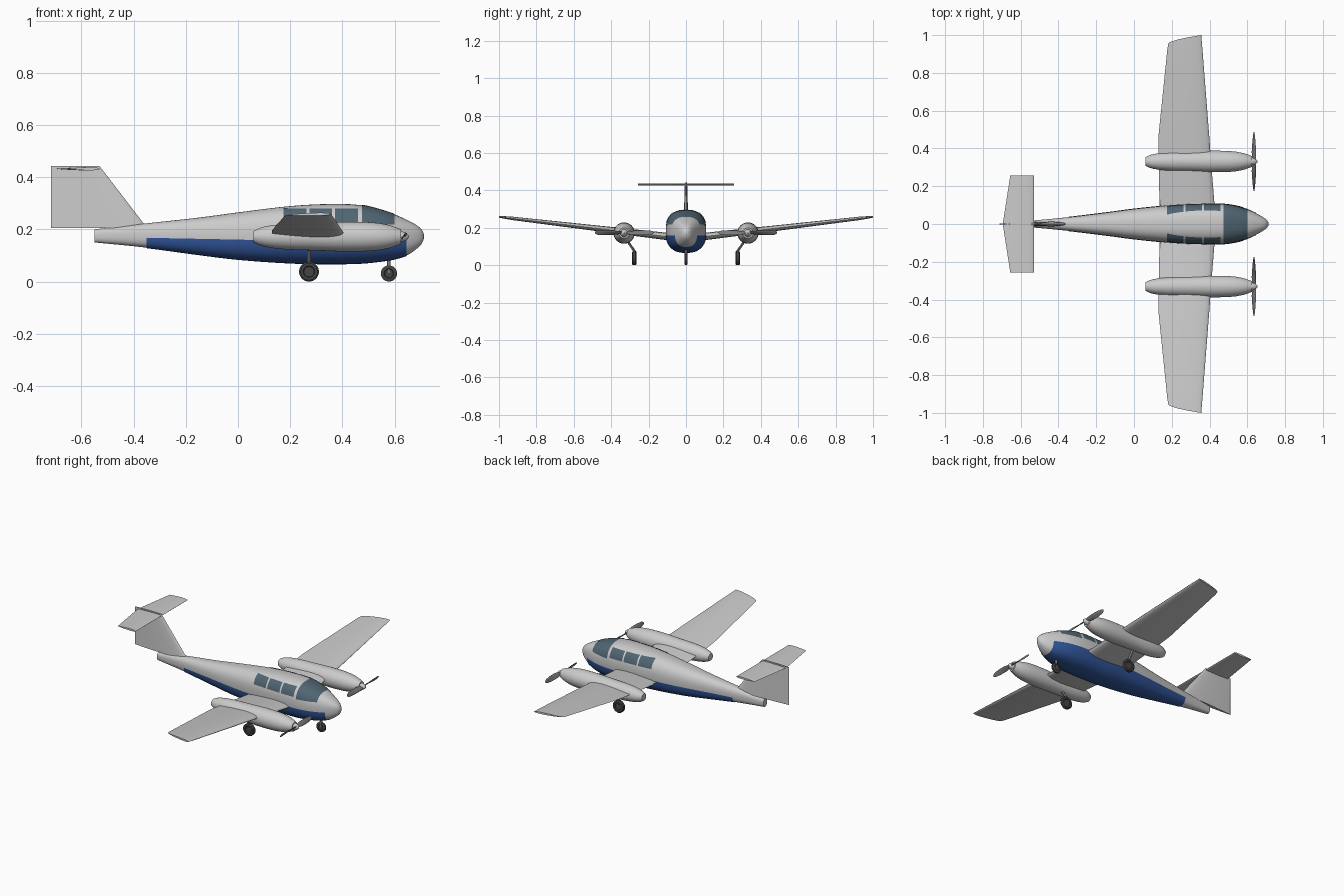
import bpy, math
from math import sin, cos, pi

if "Cube" in bpy.data.objects:
    bpy.data.objects.remove(bpy.data.objects["Cube"])


def mat(name, c):
    m = bpy.data.materials.new(name)
    m.diffuse_color = (*c, 1)
    m.use_nodes = True
    m.node_tree.nodes["Principled BSDF"].inputs["Base Color"].default_value = m.diffuse_color
    return m


BLUE = mat("blue_paint", (0.03, 0.09, 0.32))
GLASS = mat("dark_glass", (0.08, 0.13, 0.17))
RUBBER = mat("dark_rubber", (0.06, 0.06, 0.06))
METAL = mat("dark_metal", (0.2, 0.2, 0.2))


def finish(ob, material=None, mirror=False, angle=35):
    if material:
        ob.data.materials.append(material)
    bpy.ops.object.select_all(action='DESELECT')
    ob.select_set(True)
    bpy.context.view_layer.objects.active = ob
    bpy.ops.object.shade_smooth_by_angle(angle=math.radians(angle))
    if mirror:
        m = ob.modifiers.new("mirror", 'MIRROR')
        m.use_axis = (False, True, False)
        m.mirror_object = CENTRE
    return ob


CENTRE = bpy.data.objects.new("mirror_centre", None)
CENTRE.hide_render = True
bpy.context.collection.objects.link(CENTRE)


def loft(name, rings, closed=True, **kw):
    """Skin a list of rings; closed rings get end caps."""
    n = len(rings[0])
    verts = [p for r in rings for p in r]
    faces = [(i * n + j, i * n + (j + 1) % n, (i + 1) * n + (j + 1) % n, (i + 1) * n + j)
             for i in range(len(rings) - 1) for j in range(n if closed else n - 1)]
    if closed:
        faces += [tuple(range(n))[::-1], tuple(range((len(rings) - 1) * n, len(rings) * n))]
    me = bpy.data.meshes.new(name)
    me.from_pydata(verts, [], faces)
    ob = bpy.data.objects.new(name, me)
    bpy.context.collection.objects.link(ob)
    bpy.context.view_layer.objects.active = ob
    ob.select_set(True)
    if closed:
        bpy.ops.object.mode_set(mode='EDIT')
        bpy.ops.mesh.select_all(action='SELECT')
        bpy.ops.mesh.normals_make_consistent(inside=False)
        bpy.ops.object.mode_set(mode='OBJECT')
    return finish(ob, **kw)


def curve(table, x):
    """Smooth interpolation of rows (x, a, b, ...)."""
    k = max(0, min(len(table) - 2, sum(r[0] <= x for r in table) - 1))
    a, b = table[k], table[k + 1]
    p, q = table[max(k - 1, 0)], table[min(k + 2, len(table) - 1)]
    h = b[0] - a[0]
    t = (x - a[0]) / h
    out = []
    for i in range(1, len(a)):
        m0 = (b[i] - p[i]) / (b[0] - p[0]) * h
        m1 = (q[i] - a[i]) / (q[0] - a[0]) * h
        out.append((2*t**3 - 3*t*t + 1) * a[i] + (t**3 - 2*t*t + t) * m0
                   + (3*t*t - 2*t**3) * b[i] + (t**3 - t*t) * m1)
    return out


def span(a, b, n):
    return [a + (b - a) * i / n for i in range(n + 1)]


# Fuselage: x, bottom, top, half width
BODY = [(-.55, .15, .2, .017), (-.36, .131, .222, .035), (-.15, .103, .245, .060),
        (0, .085, .265, .080), (.2, .071, .289, .100), (.35, .068, .297, .107),
        (.47, .070, .293, .107), (.55, .078, .274, .095), (.6, .086, .257, .078),
        (.65, .102, .235, .055), (.69, .130, .212, .032), (.707, .150, .194, .017),
        (.713, .168, .178, .005)]
EXP = 2.5


def hull(x, th, off=0.0):
    lo, hi, w = curve(BODY, x)
    s, c = sin(th), cos(th)
    return (x, (w + off) * math.copysign(abs(c) ** (2 / EXP), c),
            (lo + hi) / 2 + ((hi - lo) / 2 + off) * math.copysign(abs(s) ** (2 / EXP), s))


def angle_at(x, z):
    lo, hi, _ = curve(BODY, x)
    t = max(-1, min(1, (2 * z - lo - hi) / (hi - lo)))
    return math.asin(math.copysign(abs(t) ** (EXP / 2), t))


xs = span(-.55, .55, 28) + span(.56, .70, 14) + [.705, .71, .713]
loft("fuselage", [[hull(x, 2 * pi * j / 48) for j in range(48)] for x in xs])


# Painted belly and windows: skins lying on the fuselage
def belly_angles(x):
    a = angle_at(x, .168 - .008 * min(1, (x + .35) / .4))
    return span(-pi - a, a, 28)


def screen_angles(x):
    a = angle_at(x, .217)
    return span(a, pi - a, 24)


loft("belly_paint", [[hull(x, t, .002) for t in belly_angles(x)] for x in span(-.35, .645, 36)][::-1],
     closed=False, material=BLUE)
loft("windshield", [[hull(x, t, .002) for t in screen_angles(x)] for x in span(.475, .6, 10)][::-1],
     closed=False, material=GLASS)
for i in range(3):
    x0 = .175 + .098 * i
    loft("side_window", [[hull(x, t, .002) for t in span(angle_at(x, .226), angle_at(x, .279), 6)]
                         for x in span(x0, x0 + .088, 4)][::-1],
         closed=False, material=GLASS, mirror=True)


# Flying surfaces
def foil(le, te, thick, n=14):
    """Symmetric section as (x, offset) pairs."""
    pts = []
    for j in range(2 * n):
        f = (1 - cos(pi * j / n)) / 2
        y = 5 * (.2969 * f**.5 - .126 * f - .3516 * f**2 + .2843 * f**3 - .1036 * f**4) + .04 * f
        pts.append((le + (te - le) * f, thick * y * (1 if j < n else -1)))
    return pts


def wing_z(y):
    return .142 + .117 * y


wing = [[(x, y, wing_z(y) + d) for x, d in foil(le, te, t)]
        for y, le, te, t in [(.03, .44, .137, .04), (.12, .425, .135, .038), (.33, .408, .13, .034),
                             (.47, .398, .13, .03), (.93, .362, .177, .018)]]
tip = []
for x, d in foil(.356, .182, .011):
    y = .955 + .045 * ((x - .182) / .174) ** .6
    tip.append((x, y, wing_z(y) + d))
loft("wing", wing + [tip], mirror=True)

loft("tail_fin", [[(x, d, z) for x, d in foil(le, -.716, t)]
                  for z, le, t in [(.205, -.348, .026), (.442, -.53, .012)]])
loft("stabilizer", [[(x, y, .432 + d) for x, d in foil(-.53, te, .012)]
                    for y, te in [(-.257, -.655), (0, -.695), (.257, -.655)]])

# Engine nacelles: x, radius
EY, EZ = .331, .172
POD = [(.06, .022), (.09, .036), (.17, .048), (.3, .053), (.42, .057), (.52, .054), (.58, .044), (.625, .028)]


def round_ring(x, r):
    return [(x, EY + r * cos(2 * pi * j / 32), EZ + r * sin(2 * pi * j / 32)) for j in range(32)]


loft("engine_nacelle", [round_ring(x, curve(POD, x)[0]) for x in span(.06, .625, 28)], mirror=True)
loft("spinner", [round_ring(x, r) for x, r in
                 [(.622, .021), (.632, .019), (.642, .015), (.65, .009), (.655, .002)]], mirror=True)

# Two-bladed propellers
for side in (1, -1):
    rings = []
    for s, chord, t, pitch in [(.005, .02, .008, 60), (.05, .032, .006, 48), (.1, .032, .004, 32),
                               (.14, .025, .003, 22), (.156, .01, .002, 18)]:
        a = math.radians(pitch)
        ring = []
        for u, v in foil(chord / 2, -chord / 2, t, 6):
            ring.append((.635 + u * sin(a) + v * cos(a), EY + side * s,
                         EZ + .002 + side * (u * cos(a) - v * sin(a))))
        rings.append(ring)
    loft("propeller_blade", rings, material=METAL, mirror=True)


# Landing gear
def wheel(name, x, y, r, width, mirror):
    rings = [[(x + k * r * cos(2 * pi * j / 32), y + d * width / 2, r + k * r * sin(2 * pi * j / 32))
              for j in range(32)]
             for d, k in [(-.7, .5), (-1, .6), (-1, .85), (-.6, 1), (.6, 1), (1, .85), (1, .6), (.7, .5)]]
    loft(name, rings, material=RUBBER, mirror=mirror)


def strut(name, x, low, high, r, mirror):
    loft(name, [[(x + r * cos(2 * pi * j / 12), y + r * sin(2 * pi * j / 12), z) for j in range(12)]
                for y, z in (low, high)], material=METAL, mirror=mirror)


wheel("nose_wheel", .578, 0, .031, .016, False)
strut("nose_strut", .578, (0, .032), (0, .1), .007, False)
wheel("main_wheel", .272, .276, .038, .024, True)
strut("main_strut", .272, (.276, .04), (.276, .078), .006, True)
strut("main_leg", .272, (.276, .076), (.32, .14), .008, True)
